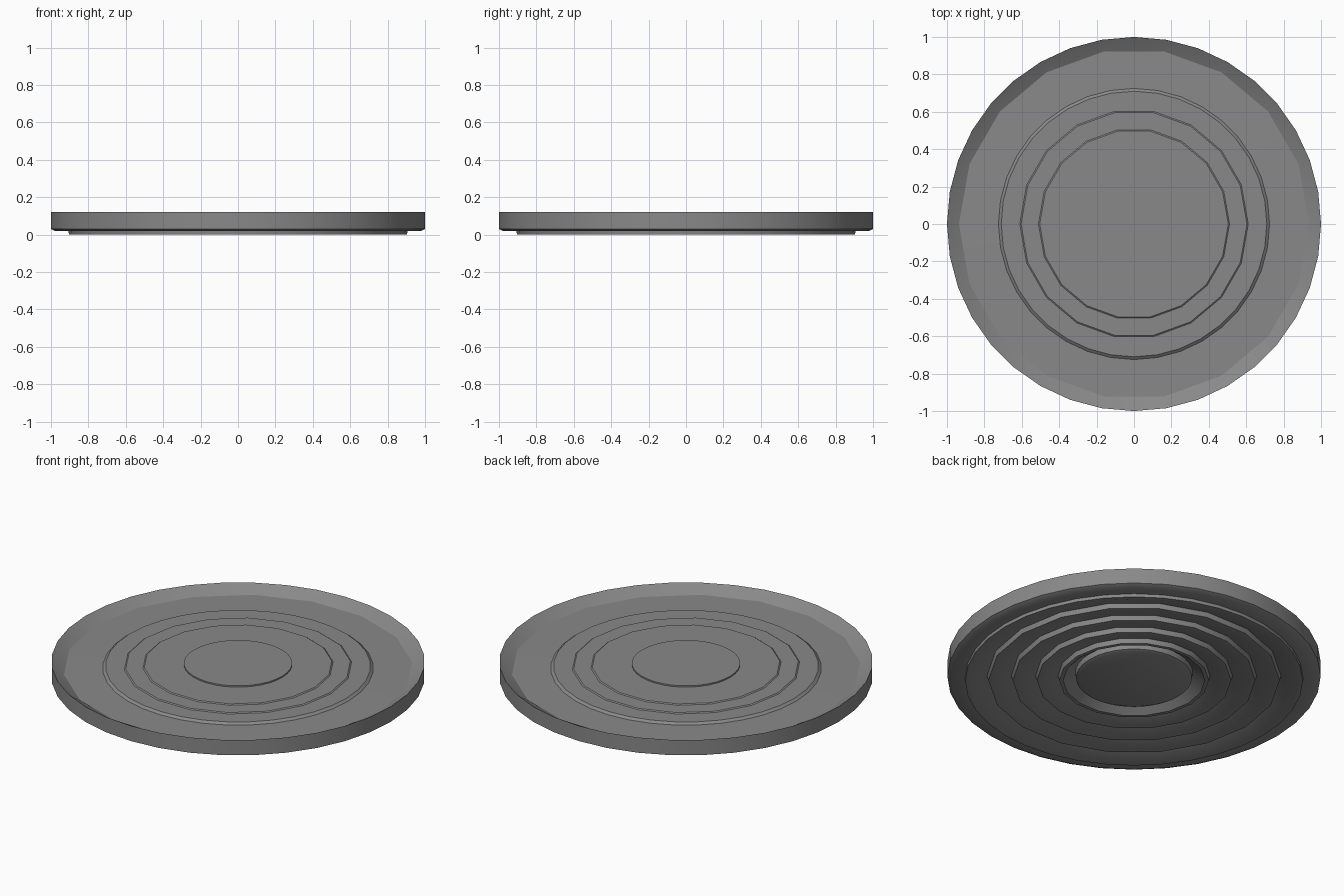
import bpy, bmesh, math

if "Cube" in bpy.data.objects:
    bpy.data.objects.remove(bpy.data.objects["Cube"])

SIDES = 36

grey = bpy.data.materials.new("mid_grey")
grey.diffuse_color = (0.25, 0.25, 0.25, 1)
grey.use_nodes = True
grey.node_tree.nodes["Principled BSDF"].inputs["Base Color"].default_value = grey.diffuse_color


def lathe(name, profile):
    """Revolve (radius, z, coarse) points; coarse rings become 18-sided."""
    bm = bmesh.new()
    rings = []
    for r, z, coarse in profile:
        ring = []
        for i in range(SIDES):
            a = 2 * math.pi * i / SIDES
            k = r * math.cos(math.pi / 18) if coarse and i % 2 else r
            ring.append(bm.verts.new((k * math.cos(a), k * math.sin(a), z)))
        rings.append(ring)
    for lo, hi in zip(rings, rings[1:]):
        for i in range(SIDES):
            j = (i + 1) % SIDES
            bm.faces.new((lo[i], lo[j], hi[j], hi[i]))
    bm.faces.new(rings[0][::-1])
    bm.faces.new(rings[-1])
    bmesh.ops.recalc_face_normals(bm, faces=bm.faces)
    me = bpy.data.meshes.new(name)
    bm.to_mesh(me)
    bm.free()
    ob = bpy.data.objects.new(name, me)
    bpy.context.collection.objects.link(ob)
    me.materials.append(grey)
    bpy.context.view_layer.objects.active = ob
    ob.select_set(True)
    bpy.ops.object.shade_smooth_by_angle(angle=math.radians(30))
    return ob


# underside: central boss, then sawtooth ridges
profile = [(0.29, 0.012, 0), (0.31, 0.02, 0), (0.315, 0.05, 0)]
for r in (0.40, 0.52, 0.65, 0.78):
    profile += [(r - 0.02, 0.005, 1), (r, 0.005, 1), (r + 0.008, 0.032, 1)]
profile += [(0.88, 0.0, 0), (0.904, 0.0, 0), (0.906, 0.018, 0)]
# outer rim and its inner slope
profile += [(0.975, 0.018, 0), (1.0, 0.03, 0), (1.0, 0.12, 0),
            (0.985, 0.11, 0), (0.936, 0.078, 1)]
# top: low steps up to the central disc
profile += [(0.725, 0.08, 0), (0.71, 0.092, 0),
            (0.611, 0.092, 1), (0.604, 0.097, 1),
            (0.511, 0.097, 1), (0.504, 0.102, 1),
            (0.29, 0.102, 0), (0.29, 0.11, 0)]
lathe("round_tray", profile)
